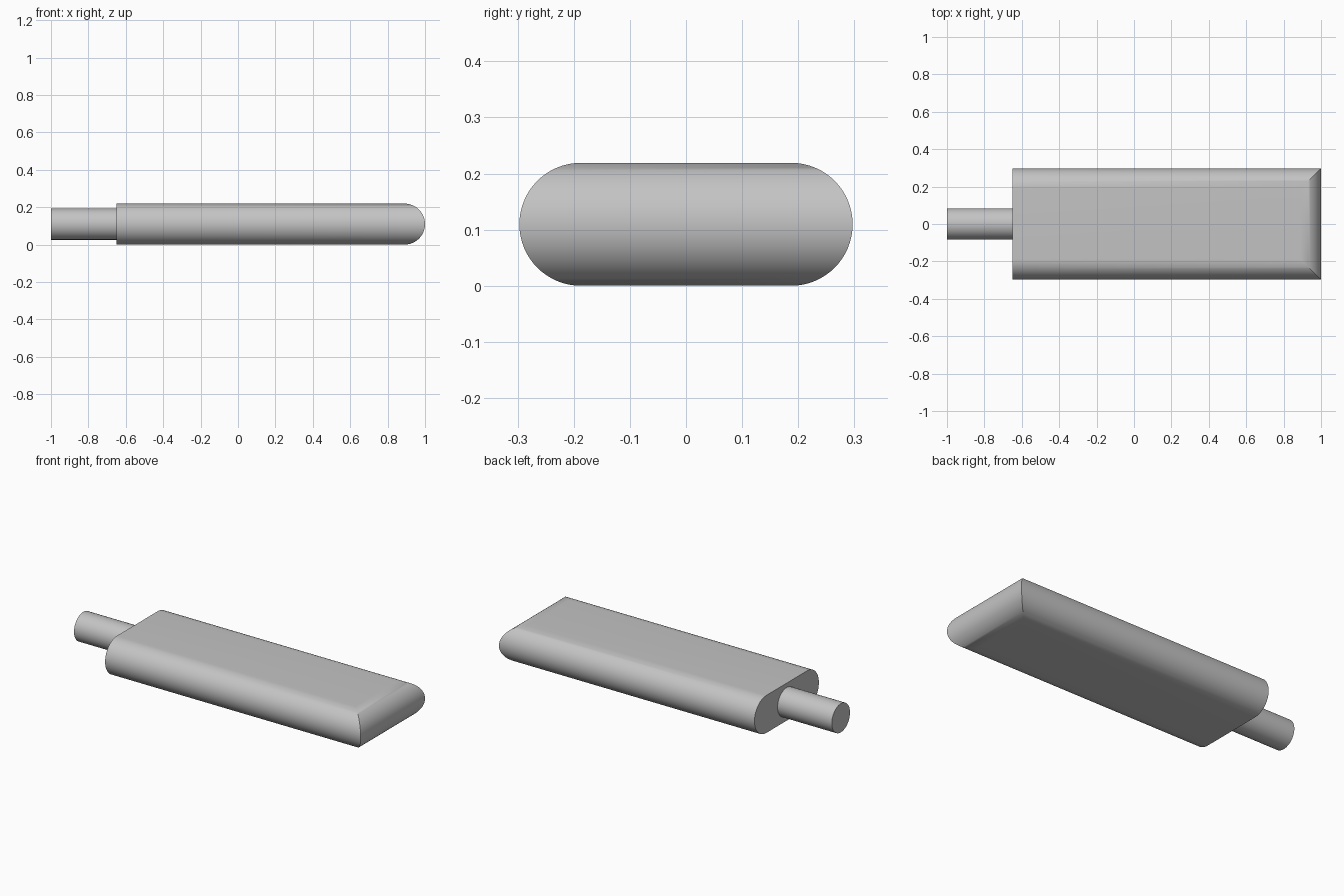
import bpy, bmesh, math

cube = bpy.data.objects.get("Cube")
if cube:
    bpy.data.objects.remove(cube, do_unlink=True)

R = 0.1095            # edge rounding, half the body height
HALF_W = 0.297
BACK, TIP, JOINT = -1.0, 1.0, -0.65
SHAFT_R = 0.084
STEPS = 32

grey = bpy.data.materials.new("plain grey")
grey.use_nodes = True
colour = (0.55, 0.55, 0.55, 1)
grey.diffuse_color = colour
grey.node_tree.nodes["Principled BSDF"].inputs["Base Color"].default_value = colour


def finish(name, bm):
    bmesh.ops.recalc_face_normals(bm, faces=bm.faces)
    mesh = bpy.data.meshes.new(name)
    bm.to_mesh(mesh)
    bm.free()
    mesh.materials.append(grey)
    obj = bpy.data.objects.new(name, mesh)
    bpy.context.collection.objects.link(obj)
    bpy.ops.object.select_all(action='DESELECT')
    obj.select_set(True)
    bpy.context.view_layer.objects.active = obj
    bpy.ops.object.shade_smooth_by_angle(angle=math.radians(30))
    return obj


# Body: stacked rectangles whose two sides and tip follow a half circle, giving mitred corners
bm = bmesh.new()
rings = []
for i in range(STEPS + 1):
    a = math.pi * (i / STEPS - 0.5)
    inset = R * (1 - math.cos(a))
    z = R * (1 + math.sin(a))
    w = HALF_W - inset
    corners = ((JOINT, -w), (TIP - inset, -w), (TIP - inset, w), (JOINT, w))
    rings.append([bm.verts.new((x, y, z)) for x, y in corners])
for low, high in zip(rings, rings[1:]):
    for k in range(3):
        bm.faces.new((low[k], low[k + 1], high[k + 1], high[k]))
bm.faces.new(rings[0])
bm.faces.new(rings[-1])
# Flat end facing the shaft
bm.faces.new([r[0] for r in rings] + [r[3] for r in reversed(rings)])
finish("body", bm)

# Shaft: round peg on the flat end
bm = bmesh.new()
bmesh.ops.create_cone(bm, cap_ends=True, segments=48, radius1=SHAFT_R,
                      radius2=SHAFT_R, depth=JOINT - BACK)
shaft = finish("shaft", bm)
shaft.rotation_euler.y = math.pi / 2
shaft.location = ((BACK + JOINT) / 2, 0, R)
